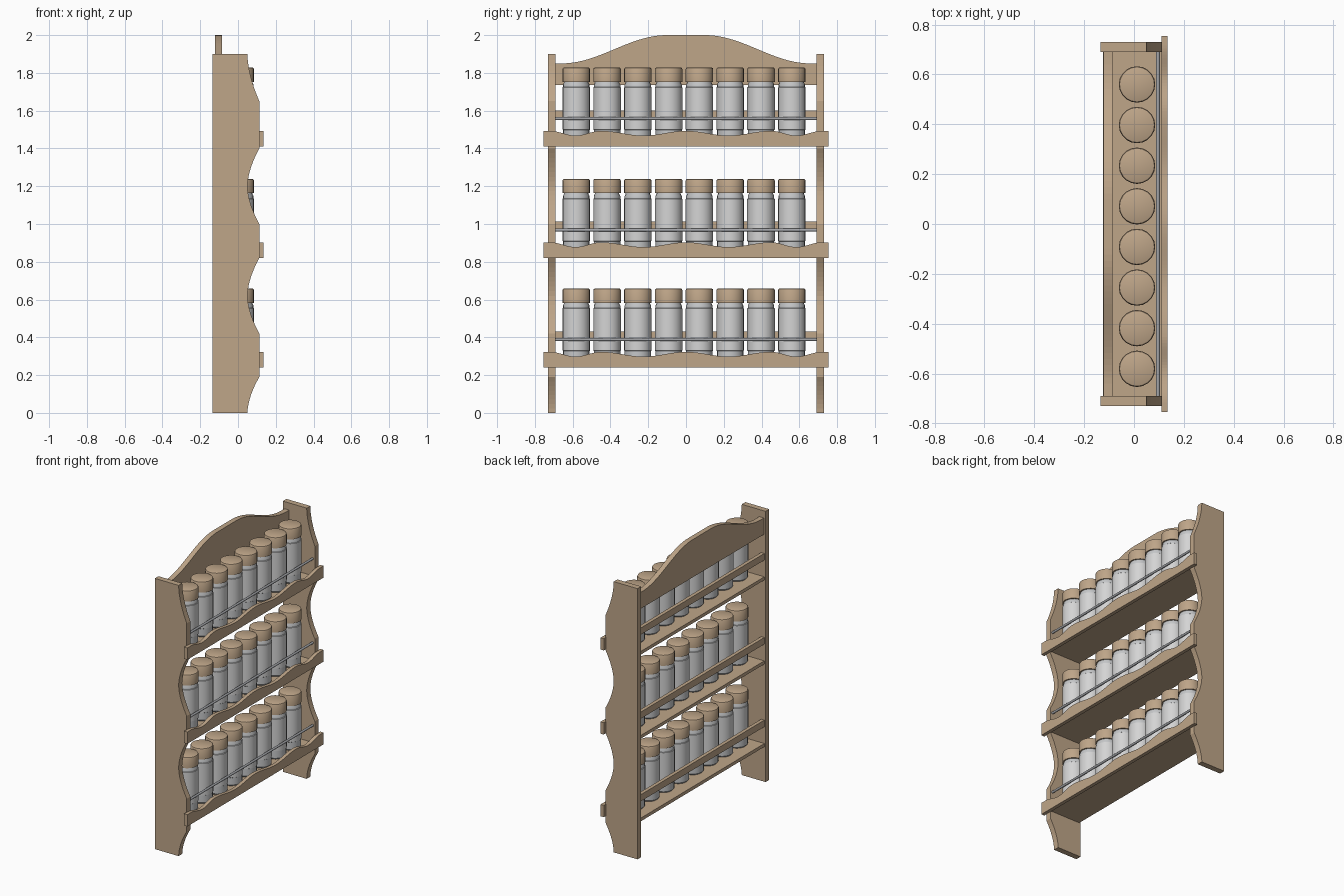
import bpy, bmesh, math

cube = bpy.data.objects.get("Cube")
if cube:
    bpy.data.objects.remove(cube, do_unlink=True)


def material(name, r, g, b):
    m = bpy.data.materials.new(name)
    m.use_nodes = True
    m.diffuse_color = (r, g, b, 1)
    m.node_tree.nodes["Principled BSDF"].inputs["Base Color"].default_value = (r, g, b, 1)
    return m


wood = material("light wood", 0.52, 0.38, 0.25)
glass = material("jar grey", 0.56, 0.57, 0.58)
paper = material("label white", 0.66, 0.66, 0.66)
metal = material("rod grey", 0.36, 0.37, 0.39)


def make_object(name, bm, mats, smooth=False):
    bmesh.ops.recalc_face_normals(bm, faces=bm.faces)
    mesh = bpy.data.meshes.new(name)
    bm.to_mesh(mesh)
    bm.free()
    for m in mats:
        mesh.materials.append(m)
    ob = bpy.data.objects.new(name, mesh)
    bpy.context.collection.objects.link(ob)
    if smooth:
        bpy.ops.object.select_all(action="DESELECT")
        ob.select_set(True)
        bpy.context.view_layer.objects.active = ob
        bpy.ops.object.shade_smooth_by_angle(angle=math.radians(35))
    return ob


def extrude_outline(name, points, offset):
    """Board from a flat outline of 3D points, pushed along offset."""
    bm = bmesh.new()
    face = bm.faces.new([bm.verts.new(p) for p in points])
    moved = bmesh.ops.extrude_face_region(bm, geom=[face])["geom"]
    bmesh.ops.translate(bm, vec=offset, verts=[v for v in moved if isinstance(v, bmesh.types.BMVert)])
    return make_object(name, bm, [wood])


def board(name, x0, x1, half_y, z0, z1):
    pts = [(x0, -half_y, z0), (x0, half_y, z0), (x0, half_y, z1), (x0, -half_y, z1)]
    return extrude_outline(name, pts, (x1 - x0, 0, 0))


def ease(t):
    return (1 - math.cos(math.pi * t)) / 2


# Side panels with scooped front edges
def scoop(centre, half, start, end, steps):
    pts = []
    for i in range(steps + 1):
        t = start + (end - start) * i / steps
        pts.append((0.05 + 0.063 * abs(t) ** 1.75, centre + half * t))
    return pts


edge = scoop(0, 0.19, 0, 1, 8) + scoop(0.62, 0.2, -1, 1, 16)
edge += scoop(1.2, 0.2, -1, 1, 16) + scoop(1.9, 0.25, -1, 0, 8)
outline = [(-0.135, 0)] + edge + [(-0.135, 1.9)]
for name, y in (("right_side_panel", -0.73), ("left_side_panel", 0.69)):
    extrude_outline(name, [(x, y, z) for x, z in outline], (0, 0.04, 0))

# Arched top board
arch = []
for i in range(-28, 29):
    y = 0.69 * i / 28
    t = min(1, max(0, (0.66 - abs(y)) / 0.56))
    arch.append((-0.122, y, 1.85 + 0.15 * ease(t)))
arch += [(-0.122, 0.69, 1.735), (-0.122, -0.69, 1.735)]
extrude_outline("top_board", arch, (0.036, 0, 0))


# Jar made by turning a profile
def lathe(name, profile, mats, rule, x, y, z):
    bm = bmesh.new()
    n = 20
    rings = []
    for r, h in profile:
        rings.append([bm.verts.new((x + r * math.cos(math.tau * k / n),
                                    y + r * math.sin(math.tau * k / n), z + h)) for k in range(n)])
    for i in range(len(rings) - 1):
        for k in range(n):
            j = (k + 1) % n
            f = bm.faces.new((rings[i][k], rings[i][j], rings[i + 1][j], rings[i + 1][k]))
            f.material_index = rule(profile[i][1], profile[i + 1][1])
    bm.faces.new(rings[0][::-1])
    bm.faces.new(rings[-1])
    return make_object(name, bm, mats, True)


body = [(0.062, 0), (0.07, 0.01), (0.07, 0.06), (0.073, 0.062), (0.073, 0.285),
        (0.07, 0.287), (0.07, 0.3), (0.064, 0.312), (0.064, 0.33)]
cap = [(0.073, 0.315), (0.073, 0.382), (0.07, 0.388), (0.066, 0.39)]


def label_rule(a, b):
    return 1 if a >= 0.06 and b <= 0.287 else 0


# Three tiers: shelf, scalloped front rail, back rail, rod and jars
for tier, z in zip(("lower", "middle", "upper"), (0.24, 0.82, 1.41)):
    board(tier + "_shelf", -0.125, 0.112, 0.69, z + 0.005, z + 0.028)
    board(tier + "_back_rail", -0.125, -0.1, 0.69, z + 0.145, z + 0.192)

    wave = []
    for i in range(-60, 61):
        y = 0.755 * i / 60
        a = abs(y)
        if a < 0.45:
            dip = ease(a / 0.225)
        else:
            dip = ease(min(2, (a - 0.45) / 0.135))
        wave.append((0.11, y, z + 0.083 - 0.025 * dip))
    wave += [(0.11, 0.755, z), (0.11, -0.755, z)]
    extrude_outline(tier + "_front_rail", wave, (0.025, 0, 0))

    bpy.ops.mesh.primitive_cylinder_add(vertices=12, radius=0.008, depth=1.4,
                                        location=(0.096, 0, z + 0.148),
                                        rotation=(math.pi / 2, 0, 0))
    rod = bpy.context.object
    rod.name = tier + "_rod"
    rod.data.materials.append(metal)
    bpy.ops.object.shade_smooth_by_angle()

    for n in range(8):
        y = -0.581 + 0.163 * n
        tag = f"{tier}_jar_{n + 1}"
        lathe(tag + "_body", body, [glass, paper], label_rule, 0.012, y, z + 0.028)
        lathe(tag + "_cap", cap, [wood], lambda a, b: 0, 0.012, y, z + 0.028)
